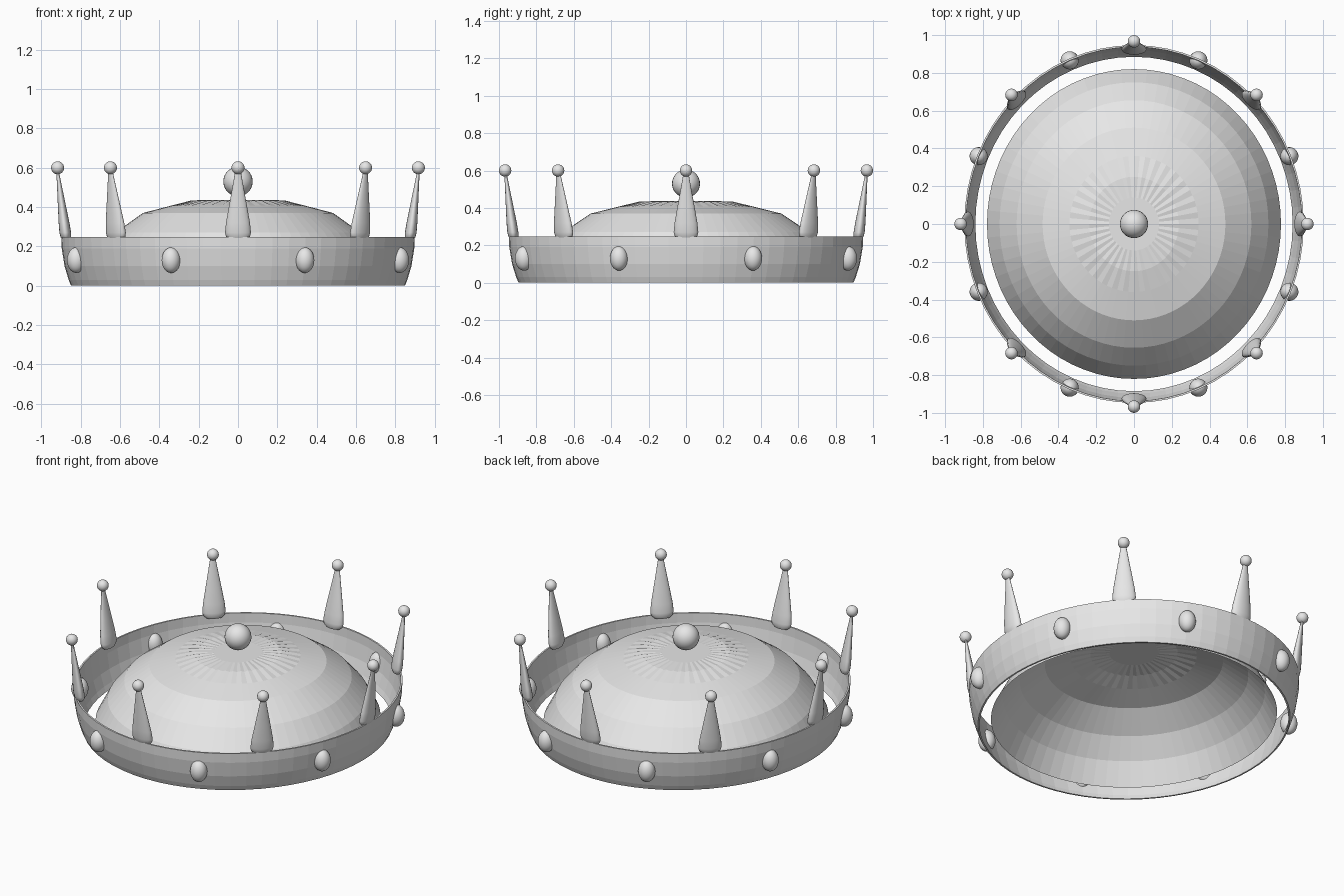
import bpy
import math
from mathutils import Matrix, Vector

OVAL = 0.949  # the crown is slightly narrower in x than in y

cube = bpy.data.objects.get("Cube")
if cube:
    bpy.data.objects.remove(cube, do_unlink=True)

metal = bpy.data.materials.new("pale grey metal")
metal.use_nodes = True
grey = (0.8, 0.8, 0.8, 1)
metal.diffuse_color = grey
metal.node_tree.nodes["Principled BSDF"].inputs["Base Color"].default_value = grey


def lathe(name, profile, segments, closed=False, cap_start=False, cap_end=False, shape=None):
    """Spin (radius, height) points about z; shape may adjust each vertex."""
    verts, faces = [], []
    for ring, (r, z) in enumerate(profile):
        for k in range(segments):
            a = 2 * math.pi * k / segments
            v = Vector((r * math.cos(a), r * math.sin(a), z))
            verts.append(shape(v, ring, k) if shape else v)
    rings = len(profile)
    for i in range(rings if closed else rings - 1):
        lo, hi = i * segments, (i + 1) % rings * segments
        for k in range(segments):
            n = (k + 1) % segments
            faces.append((lo + k, lo + n, hi + n, hi + k))
    if cap_start:
        faces.append(tuple(reversed(range(segments))))
    if cap_end:
        faces.append(tuple(range((rings - 1) * segments, rings * segments)))
    mesh = bpy.data.meshes.new(name)
    mesh.from_pydata(verts, [], faces)
    mesh.materials.append(metal)
    obj = bpy.data.objects.new(name, mesh)
    bpy.context.collection.objects.link(obj)
    return obj


def ellipsoid(name, location, size, turn=0.0):
    bpy.ops.mesh.primitive_uv_sphere_add(segments=24, ring_count=14, radius=1, location=location,
                                         rotation=(0, 0, turn))
    obj = bpy.context.object
    obj.name = name
    obj.scale = size
    obj.data.materials.append(metal)
    bpy.ops.object.shade_smooth()
    return obj


def on_oval(radius, angle, z):
    return Vector((radius * OVAL * math.cos(angle), radius * math.sin(angle), z))


# Thin flared band
outer = [(0.895, 0), (0.908, 0.03), (0.93, 0.1), (0.945, 0.19), (0.947, 0.247)]
inner = [(r - 0.01, z) for r, z in reversed(outer)]
band = lathe("band", outer + inner, 64, closed=True)
band.scale.x = OVAL


# Open-bottomed cap dome with fine pleats around its crown
def pleat(v, ring, k):
    if ring == 5 and k % 2:
        v.z -= 0.006
    return v


dome_profile = [(0.82, 0.035), (0.75, 0.165), (0.655, 0.272), (0.51, 0.37),
                (0.36, 0.407), (0.25, 0.434), (0.14, 0.437)]
dome = lathe("cap_dome", dome_profile, 72, cap_end=True, shape=pleat)
dome.scale.x = OVAL

# Ball on top of the dome
ellipsoid("top_ball", (0, 0, 0.53), (0.075, 0.075, 0.075))

# Flattened, outward-leaning spikes with ball tips
spike_profile = [(0.045, 0.235), (0.061, 0.25), (0.066, 0.27), (0.061, 0.32),
                 (0.045, 0.41), (0.027, 0.51), (0.013, 0.59)]


def flatten_and_lean(v, ring, k):
    lean = 0.922 + 0.045 * max(0, (v.z - 0.24) / 0.36)
    return Vector((v.x * 0.45 + lean - 0.922, v.y, v.z))


for i in range(8):
    angle = i * math.pi / 4
    spike = lathe(f"spike_{i + 1}", spike_profile, 20, cap_start=True, cap_end=True,
                  shape=flatten_and_lean)
    spike.matrix_world = Matrix.Translation(on_oval(0.922, angle, 0)) @ Matrix.Rotation(angle, 4, "Z")
    for face in spike.data.polygons:
        face.use_smooth = len(face.vertices) == 4
    ellipsoid(f"spike_ball_{i + 1}", on_oval(0.967, angle, 0.6), (0.033, 0.033, 0.033))

    # Oval gem set midway between spikes
    gem_angle = angle + math.pi / 8
    ellipsoid(f"gem_{i + 1}", on_oval(0.938, gem_angle, 0.13), (0.048, 0.048, 0.065), gem_angle)
